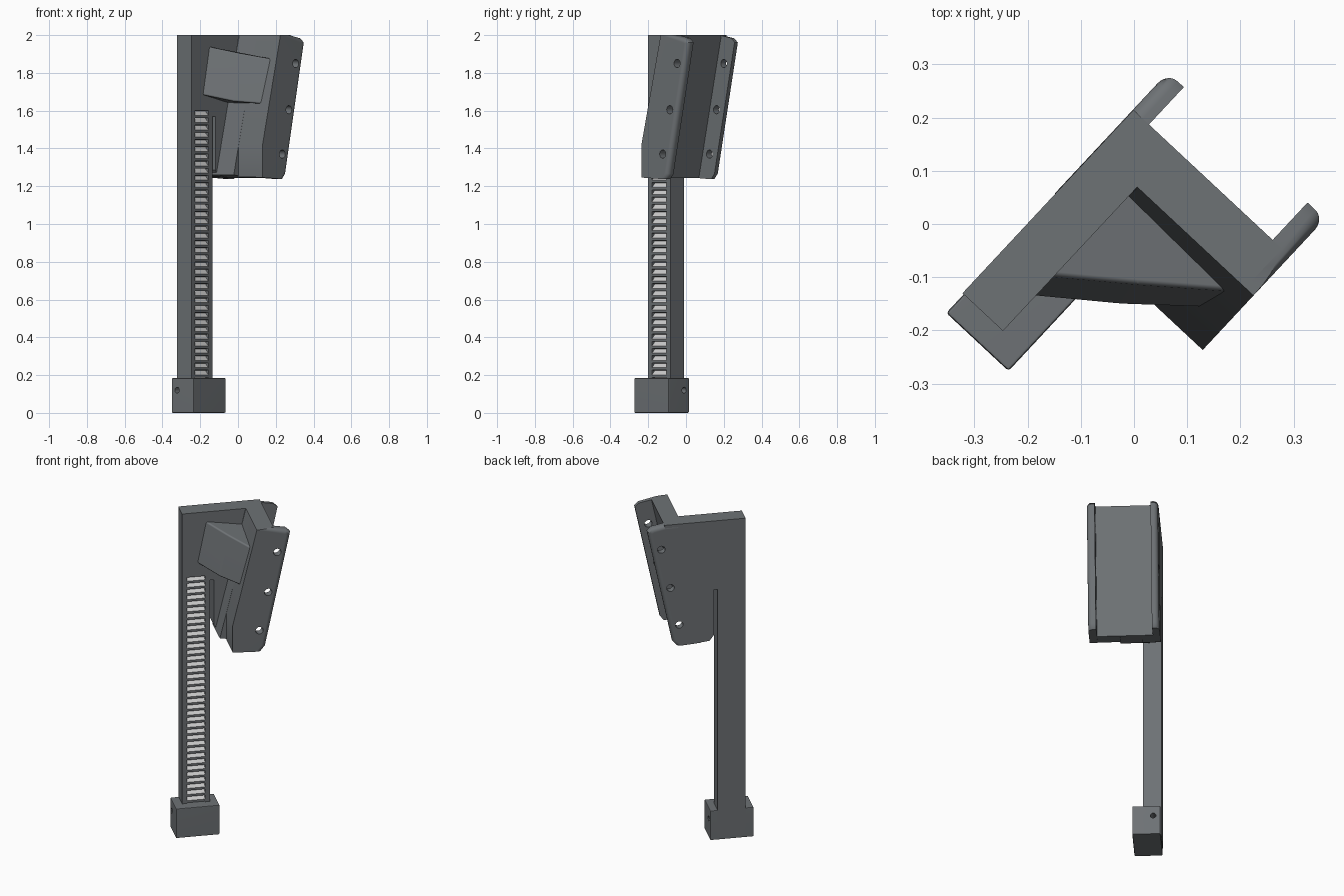
import bpy, bmesh, math
from mathutils import Vector

if "Cube" in bpy.data.objects:
    bpy.data.objects.remove(bpy.data.objects["Cube"])

# local axes: u along the flat back, v away from it (the model sits turned about z)
U = Vector((0.682, 0.731, 0))
V = Vector((0.731, -0.682, 0))
BACK, FACE, FAR = -0.147, -0.043, 0.256


def material(name, col):
    m = bpy.data.materials.new(name)
    m.diffuse_color = (*col, 1)
    m.use_nodes = True
    m.node_tree.nodes["Principled BSDF"].inputs["Base Color"].default_value = m.diffuse_color
    return m


DARK = material("dark_grey", (0.155, 0.168, 0.178))
LIGHT = material("light_grey", (0.6, 0.6, 0.62))


def P(u, v, z):
    return U * u + V * v + Vector((0, 0, z))


def loft(name, ring_a, ring_b, bevel=0, segs=2, pick=None):
    bm = bmesh.new()
    a = [bm.verts.new(P(*p)) for p in ring_a]
    b = [bm.verts.new(P(*p)) for p in ring_b]
    n = len(a)
    bm.faces.new(a)
    bm.faces.new(b)
    for i in range(n):
        bm.faces.new((a[i], a[(i + 1) % n], b[(i + 1) % n], b[i]))
    bmesh.ops.recalc_face_normals(bm, faces=bm.faces)
    if bevel:
        edges = [e for e in bm.edges if pick is None or all(pick(v.co) for v in e.verts)]
        bmesh.ops.bevel(bm, geom=edges, offset=bevel, segments=segs, profile=0.5, affect='EDGES')
    bmesh.ops.recalc_face_normals(bm, faces=bm.faces)
    me = bpy.data.meshes.new(name)
    bm.to_mesh(me)
    bm.free()
    me.materials.append(DARK)
    ob = bpy.data.objects.new(name, me)
    bpy.context.collection.objects.link(ob)
    return ob


def prism(name, pts, lo, hi, axis='v', **kw):
    # pts are (u, z) pairs swept along v, or (v, z) pairs swept along u
    def ring(t):
        return [(p[0], t, p[1]) if axis == 'v' else (t, p[0], p[1]) for p in pts]
    return loft(name, ring(lo), ring(hi), **kw)


def circle(a, z, r, n=20):
    return [(a + r * math.cos(2 * math.pi * i / n), z + r * math.sin(2 * math.pi * i / n)) for i in range(n)]


def cut(ob, cutter):
    m = ob.modifiers.new("cut", 'BOOLEAN')
    m.operation, m.solver, m.object = 'DIFFERENCE', 'EXACT', cutter
    bpy.context.view_layer.objects.active = ob
    bpy.ops.object.modifier_apply(modifier=m.name)


def rect(a0, a1, z0, z1):
    return [(a0, z0), (a1, z0), (a1, z1), (a0, z1)]


helpers = []

# long bar and head back plate in one outline, with the narrow slot
plate = prism("bar_and_back_plate", [
    (-0.315, 0.02), (-0.153, 0.02), (-0.153, 1.57), (-0.13, 1.57), (-0.13, 1.285),
    (-0.105, 1.252), (-0.007, 1.243), (0.156, 2.0), (-0.315, 2.0)], BACK, FACE)

# channel for the rack teeth
channel = prism("channel_cutter", rect(-0.288, -0.182, 0.1, 1.6), FACE - 0.026, 0.1)
helpers.append(channel)
cut(plate, channel)

# saw-tooth rack: dark tooth fronts, light upward ramps
z0, z1, count = 0.15, 1.6, 38
step = (z1 - z0) / count
saw = [(FACE - 0.04, z0)]
for i in range(count):
    z = z0 + i * step
    saw += [(FACE - 0.002, z), (FACE - 0.002, z + step * 0.35), (FACE - 0.024, z + step * 0.95)]
saw.append((FACE - 0.04, z1))
rack = prism("rack_teeth", saw, -0.288, -0.182, axis='u')
rack.data.materials.append(LIGHT)
for f in rack.data.polygons:
    if 0.3 < f.normal.z < 0.98:
        f.material_index = 1

# foot block
base = prism("foot_block", rect(-0.363, -0.11, 0, 0.185), BACK + 0.003, 0.016, bevel=0.006)

# cross hole through the foot
pin = prism("pin_cutter", circle(-0.103, 0.12, 0.016), -0.5, 0.1, axis='u')
helpers.append(pin)
cut(base, pin)
cut(plate, pin)

# leaning end wall: full depth near the plate, trimmed vertical at its far lower part
prism("end_wall_inner", [(0.055, 2), (0.156, 2), (-0.007, 1.243), (-0.123, 1.26)], -0.12, 0.084)
trimmed = [(0.055, 2), (0.156, 2), (-0.007, 1.243), (-0.085, 1.248), (-0.085, 1.415)]
prism("end_wall_outer", trimmed, 0.08, 0.235)

# two side flanges with rounded outer rims and three screw holes each
rim = [(0.145, 2.0), (0.228, 1.984), (0.252, 1.962), (0.106, 1.265), (0.083, 1.237)]


def outer(v_out):
    return lambda co: abs(co.dot(V) - v_out) < 1e-3 and co.dot(U) > 0.07


far = prism("far_flange", [(0.055, 2)] + rim + [(-0.085, 1.246), (-0.085, 1.415)],
            0.211, FAR, bevel=0.025, segs=5, pick=outer(FAR))
near = prism("near_flange", [(0.08, 2)] + rim + [(-0.06, 1.246)],
             -0.107, BACK - 0.001, bevel=0.025, segs=5, pick=outer(BACK - 0.001))
for z, u in ((1.85, 0.174), (1.605, 0.121), (1.37, 0.07)):
    c = prism("screw_cutter", circle(u, z, 0.022), -0.4, 0.5)
    helpers.append(c)
    cut(far, c)
    cut(near, c)

# tapered corner gusset between plate and wall, faintly creased down the middle
loft("corner_gusset",
     [(-0.244, -0.067, 1.69), (-0.127, 0.085, 1.65), (-0.012, 0.217, 1.635), (0.03, -0.09, 1.63)],
     [(-0.194, -0.068, 1.945), (-0.078, 0.082, 1.905), (0.045, 0.235, 1.87), (0.08, -0.09, 1.90)],
     bevel=0.009, segs=3)

# small fillet strip where the wall meets the plate
loft("corner_fillet",
     [(-0.12, FACE - 0.01, 1.265), (-0.105, FACE + 0.03, 1.265), (-0.08, FACE - 0.01, 1.265)],
     [(0.03, FACE - 0.01, 1.99), (0.06, FACE + 0.005, 1.99), (0.09, FACE - 0.01, 1.99)])

for h in helpers:
    bpy.data.objects.remove(h)

# smooth rounded parts, keep hard edges and flat sides
for ob in bpy.context.collection.objects:
    ob.select_set(True)
    bpy.context.view_layer.objects.active = ob
bpy.ops.object.shade_smooth_by_angle(angle=math.radians(35))
for ob in bpy.context.collection.objects:
    w = ob.modifiers.new("flat_sides", 'WEIGHTED_NORMAL')
    w.keep_sharp = True
